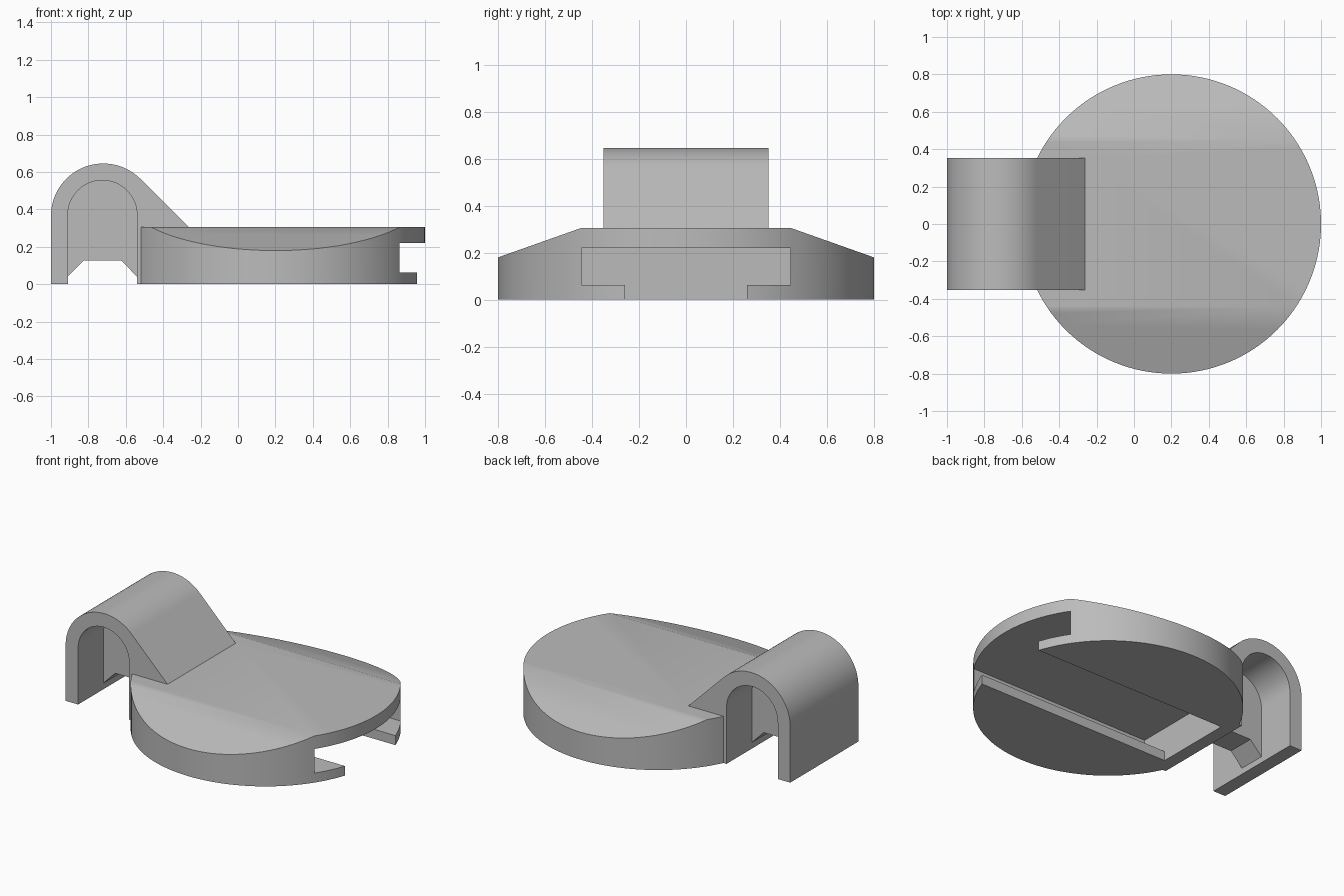
import bpy
import bmesh
import math

old = bpy.data.objects.get("Cube")
if old:
    bpy.data.objects.remove(old, do_unlink=True)

grey = bpy.data.materials.new("plain grey")
grey.use_nodes = True
colour = (0.5, 0.5, 0.5, 1)
grey.diffuse_color = colour
grey.node_tree.nodes["Principled BSDF"].inputs["Base Color"].default_value = colour


def prism(name, profile, start, span):
    """Extrude a closed outline of 3D points along a span vector."""
    bm = bmesh.new()
    verts = [bm.verts.new([p + s for p, s in zip(point, start)]) for point in profile]
    face = bm.faces.new(verts)
    new = bmesh.ops.extrude_face_region(bm, geom=[face])["geom"]
    bmesh.ops.translate(bm, vec=span, verts=[v for v in new if isinstance(v, bmesh.types.BMVert)])
    bmesh.ops.recalc_face_normals(bm, faces=bm.faces)
    mesh = bpy.data.meshes.new(name)
    bm.to_mesh(mesh)
    bm.free()
    obj = bpy.data.objects.new(name, mesh)
    bpy.context.collection.objects.link(obj)
    mesh.materials.append(grey)
    return obj


def along_y(name, outline, half):
    return prism(name, [(x, 0, z) for x, z in outline], (0, -half, 0), (0, 2 * half, 0))


def along_x(name, outline, x0, x1):
    return prism(name, [(0, y, z) for y, z in outline], (x0, 0, 0), (x1 - x0, 0, 0))


def arc(cx, cz, radius, start, end, steps):
    angles = [math.radians(start + (end - start) * i / steps) for i in range(steps + 1)]
    return [(cx + radius * math.cos(a), cz + radius * math.sin(a)) for a in angles]


def combine(target, tool, operation):
    mod = target.modifiers.new(operation.lower(), 'BOOLEAN')
    mod.operation = operation
    mod.solver = 'EXACT'
    mod.object = tool
    bpy.context.view_layer.objects.active = target
    bpy.ops.object.modifier_apply(modifier=mod.name)
    bpy.data.objects.remove(tool, do_unlink=True)


# Round base with two sloping shoulders
ring = arc(0.2, 0, 0.8, 0, 360, 128)[:-1]
body = prism("clip_body", [(x, y, 0) for x, y in ring], (0, 0, 0), (0, 0, 0.5))
shoulders = [(-0.9, -0.1), (0.9, -0.1), (0.9, 0.144), (0.445, 0.305),
             (-0.445, 0.305), (-0.9, 0.144)]
combine(body, along_x("shoulder_shape", shoulders, -1.2, 1.2), 'INTERSECT')

# Hook with a rounded crown and a straight sloping flank
crown = arc(-0.72, 0.365, 0.28, 180, 45, 36)
hook = [(-1, 0)] + crown + [(-0.263, 0.305), (-0.263, 0.26), (-0.5, 0.26), (-0.5, 0)]
combine(body, along_y("hook", hook, 0.352), 'UNION')

# Arched opening through the hook
arch = arc(-0.725, 0.37, 0.185, 180, 0, 36)
opening = [(-0.91, -0.1)] + arch + [(-0.54, -0.1)]
combine(body, along_y("hook_opening", opening, 0.6), 'DIFFERENCE')

# T-shaped slot entering from the open side
slot = [(-0.26, -0.1), (0.26, -0.1), (0.26, 0.062), (0.445, 0.062),
        (0.445, 0.22), (-0.445, 0.22), (-0.445, 0.062), (-0.26, 0.062)]
combine(body, along_x("slide_slot", slot, -0.455, 1.2), 'DIFFERENCE')

# Web filling the middle of the arch
wide_arch = arc(-0.725, 0.37, 0.19, 180, 0, 36)
web = [(-0.915, 0.035)] + wide_arch + [(-0.535, 0.035), (-0.625, 0.127), (-0.825, 0.127)]
combine(body, along_y("hook_web", web, 0.09), 'UNION')

bpy.ops.object.select_all(action='DESELECT')
body.select_set(True)
bpy.context.view_layer.objects.active = body
bpy.ops.object.shade_smooth_by_angle(angle=math.radians(30))
